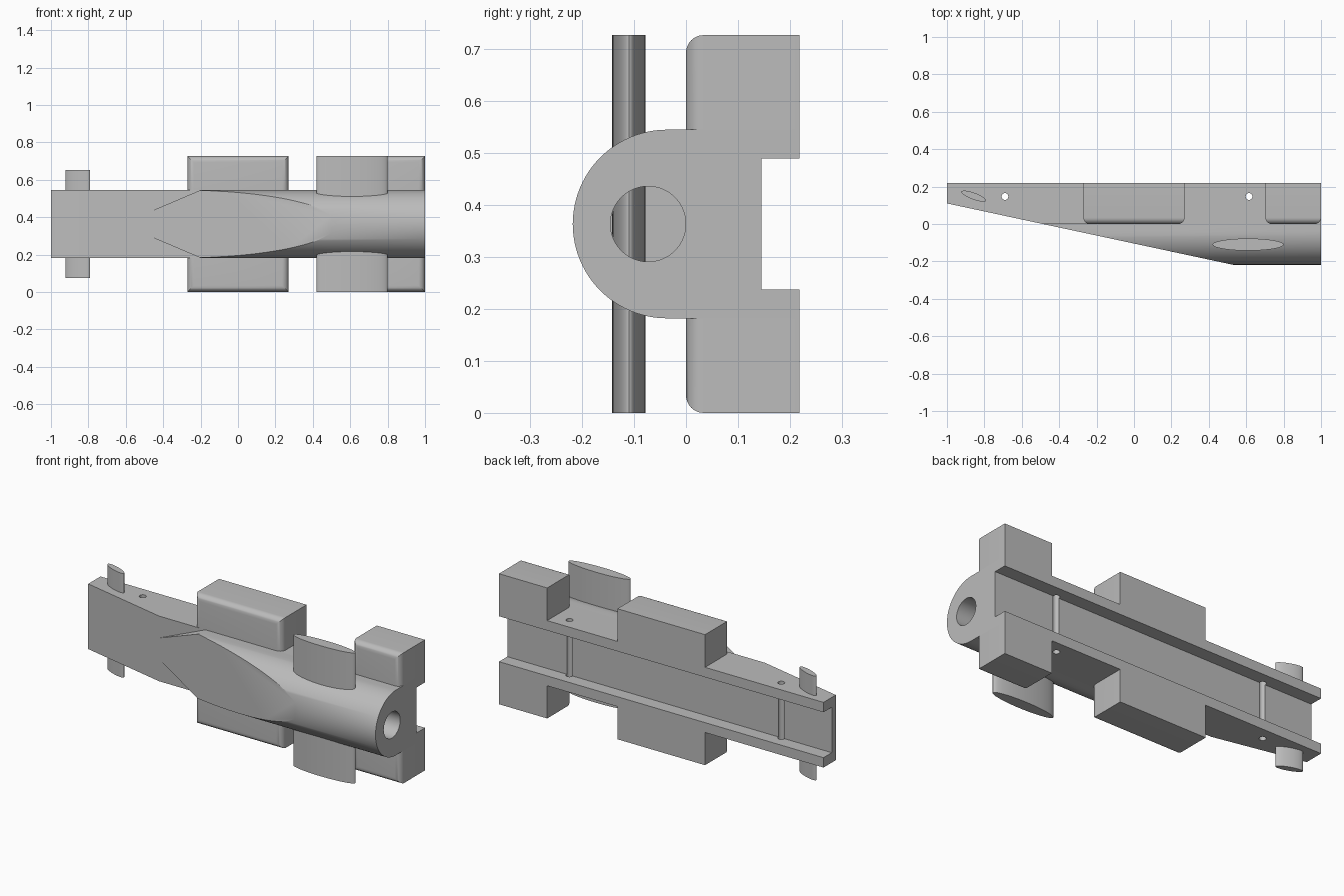
import bpy, bmesh, math
from mathutils import Vector, Matrix

if "Cube" in bpy.data.objects:
    bpy.data.objects.remove(bpy.data.objects["Cube"])

ZC = 0.3635            # mirror height of the whole model
R = 0.1815             # half height of the body
BACK, FRONT = 0.218, -0.218

grey = bpy.data.materials.new("plain grey")
grey.diffuse_color = (0.5, 0.5, 0.5, 1)
grey.use_nodes = True
grey.node_tree.nodes["Principled BSDF"].inputs["Base Color"].default_value = grey.diffuse_color


def finish(name, bm):
    bmesh.ops.recalc_face_normals(bm, faces=bm.faces[:])
    me = bpy.data.meshes.new(name)
    bm.to_mesh(me)
    bm.free()
    me.materials.append(grey)
    ob = bpy.data.objects.new(name, me)
    bpy.context.collection.objects.link(ob)
    return ob


def prism(points, offset):
    bm = bmesh.new()
    face = bm.faces.new([bm.verts.new(p) for p in points])
    ext = bmesh.ops.extrude_face_region(bm, geom=[face])
    moved = [v for v in ext["geom"] if isinstance(v, bmesh.types.BMVert)]
    bmesh.ops.translate(bm, verts=moved, vec=offset)
    return bm


def ellipse(cx, cy, a, b, z, tilt=0, n=64):
    rot = Matrix.Rotation(tilt, 3, 'Z')
    return [Vector((cx, cy, z)) + rot @ Vector((a * math.cos(t), b * math.sin(t), 0))
            for t in (2 * math.pi * i / n for i in range(n))]


def activate(ob):
    bpy.ops.object.select_all(action='DESELECT')
    ob.select_set(True)
    bpy.context.view_layer.objects.active = ob


def cut(ob, cutter):
    activate(ob)
    mod = ob.modifiers.new("cut", 'BOOLEAN')
    mod.operation = 'DIFFERENCE'
    mod.solver = 'EXACT'
    mod.object = cutter
    bpy.ops.object.modifier_apply(modifier=mod.name)
    bpy.data.objects.remove(cutter)


def smooth(ob):
    activate(ob)
    bpy.ops.object.shade_smooth_by_angle(angle=math.radians(30))


# Main beam with tapered tip
SLOPE = -0.2145
x0 = -1 - 0.11 / SLOPE
beam = finish("beam", prism(
    [(x, y, ZC - R) for x, y in
     [(-1, 0.11), (x0, 0), (1, 0), (1, BACK), (-1, BACK)]], (0, 0, 2 * R)))

# Channel along the back
channel = finish("channel_cutter", prism(
    [(x, y, 0.237) for x, y in
     [(-1.1, 0.145), (1.1, 0.145), (1.1, 0.3), (-1.1, 0.3)]], (0, 0, 0.253)))
cut(beam, channel)

# Pin holes through the beam, leaving half-round grooves in the channel floor
for x in (-0.69, 0.615):
    cut(beam, finish("pin_cutter", prism(
        ellipse(x, 0.147, 0.018, 0.018, -0.1, n=32), (0, 0, 1))))
smooth(beam)

# Rounded barrel in front of the beam, trimmed by the slanted plane and a chevron
yc = FRONT + R
section = [(-0.5, 0, ZC - R)]
section += [(-0.5, yc - R * math.sin(t), ZC - R * math.cos(t))
            for t in (math.pi * i / 48 for i in range(49))]
section += [(-0.5, 0, ZC + R)]
bm = prism(section, (1.5, 0, 0))
planes = [((x0, 0, ZC), (SLOPE, -1, 0))]
for s in (-1, 1):
    planes.append(((-0.2, 0, ZC + s * R), (-0.115, 0, s * 0.27)))
for co, no in planes:
    res = bmesh.ops.bisect_plane(bm, geom=bm.verts[:] + bm.edges[:] + bm.faces[:],
                                 dist=1e-5, plane_co=co, plane_no=no, clear_outer=True)
    edges = [e for e in res["geom_cut"] if isinstance(e, bmesh.types.BMEdge)]
    bmesh.ops.holes_fill(bm, edges=edges, sides=0)
barrel = finish("barrel", bm)

# Bore in the barrel end
cut(barrel, finish("bore_cutter", prism(
    [(0.4, -0.073 + 0.0725 * math.cos(t), ZC + 0.0725 * math.sin(t))
     for t in (2 * math.pi * i / 64 for i in range(64))], (0.8, 0, 0))))
smooth(barrel)

# Large fin passing through the barrel
smooth(finish("large_fin", prism(
    ellipse(0.61, -0.11, 0.19, 0.0325, 0), (0, 0, 2 * ZC))))

# Parts repeated above and below
for s, label in ((1, "upper"), (-1, "lower")):
    # Small tilted fin at the tip
    smooth(finish(label + "_small_fin", prism(
        ellipse(-0.857, 0.149, 0.07, 0.018, ZC + s * 0.16, math.radians(-20)),
        (0, 0, s * 0.13))))
    # Side blocks with rounded front edges
    for name, xa, xb in (("middle", -0.27, 0.27), ("end", 0.703, 1.0)):
        bm = prism([(x, y, ZC + s * R) for x, y in
                    [(xa, 0), (xb, 0), (xb, BACK), (xa, BACK)]], (0, 0, s * (ZC - R)))
        edges = []
        for e in bm.edges:
            mid = (e.verts[0].co + e.verts[1].co) / 2
            if abs(mid.y) < 1e-4 and abs(mid.z - ZC) > R + 0.01:
                edges.append(e)
        bmesh.ops.recalc_face_normals(bm, faces=bm.faces[:])
        bmesh.ops.bevel(bm, geom=edges, offset=0.034, segments=8, profile=0.5,
                        affect='EDGES', clamp_overlap=True)
        smooth(finish(label + "_" + name + "_block", bm))
